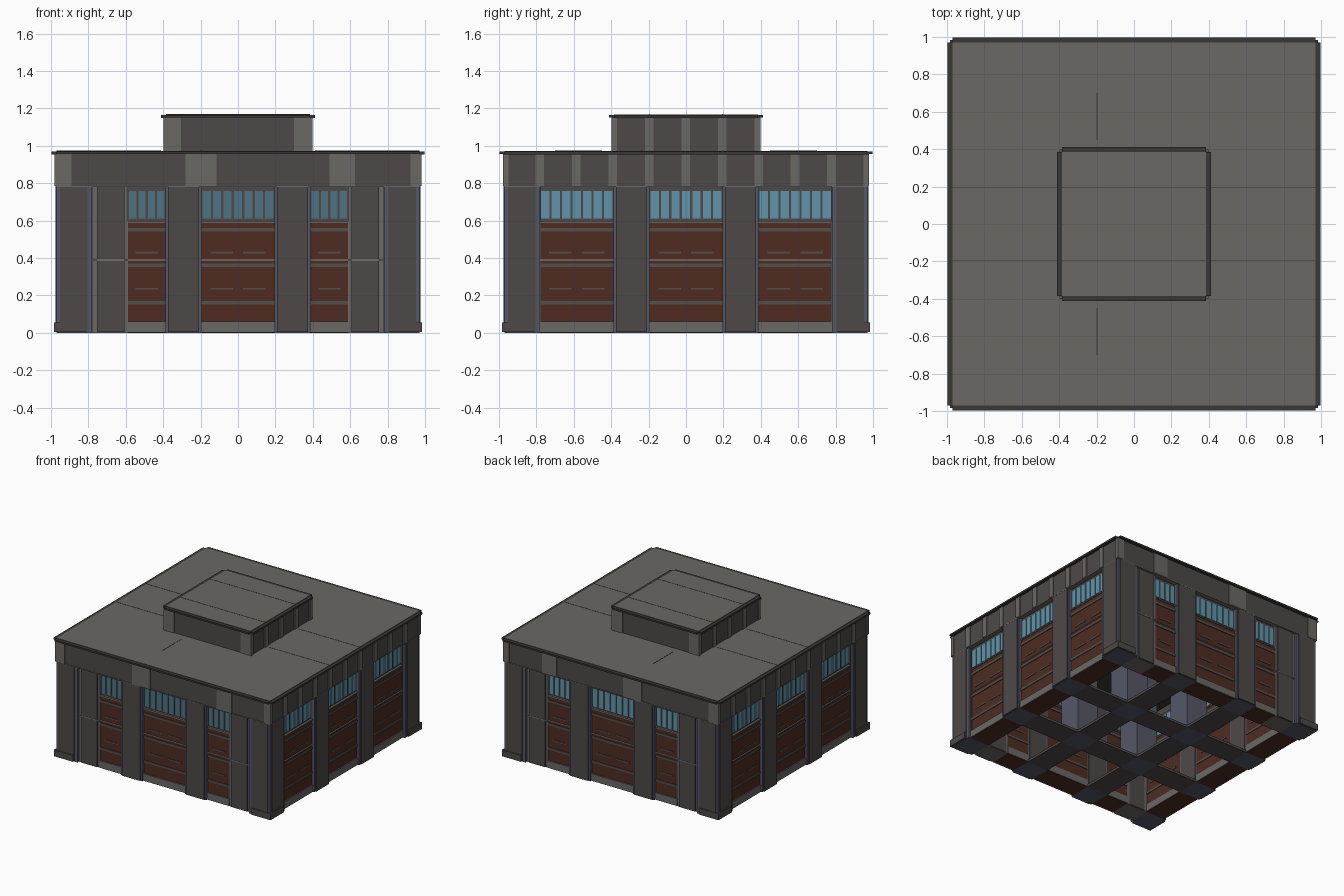
import bpy, bmesh

if "Cube" in bpy.data.objects:
    bpy.data.objects.remove(bpy.data.objects["Cube"])

COLOURS = {
    "dark_panel": (77, 73, 72), "light_panel": (107, 104, 100), "trim_dark": (57, 55, 54),
    "door_brown": (78, 44, 34), "glass_bright": (97, 148, 170), "glass_dim": (78, 115, 130),
    "blue_grey": (86, 87, 103), "door_bar": (84, 78, 74), "seam_light": (150, 147, 143),
}


def lin(c):
    c /= 255
    return c / 12.92 if c < 0.04045 else ((c + 0.055) / 1.055) ** 2.4


MATS = {}
for n, c in COLOURS.items():
    m = bpy.data.materials.new(n)
    m.diffuse_color = (*[lin(v) for v in c], 1)
    m.use_nodes = True
    m.node_tree.nodes["Principled BSDF"].inputs["Base Color"].default_value = m.diffuse_color
    MATS[n] = m

parts = {}


def box(part, mat, x, y, z):
    """Add a box, given as three ranges, to a named part."""
    bm = parts.setdefault((part, mat), bmesh.new())
    vs = bmesh.ops.create_cube(bm, size=1)["verts"]
    for v in vs:
        for i, (a, b) in enumerate((x, y, z)):
            lo, hi = min(a, b), max(a, b)
            v.co[i] = lo + (v.co[i] + 0.5) * (hi - lo)


class Side:
    """One facade: u runs along the wall, d is distance from the centre."""
    def __init__(self, name, axis, sign):
        self.name, self.axis, self.sign = name, axis, sign

    def box(self, part, mat, u, z, d):
        d = (d[0] * self.sign, d[1] * self.sign)
        part = self.name + "_" + part
        if self.axis == 0:
            box(part, mat, u, d, z)
        else:
            box(part, mat, d, u, z)


def door(s, a, b, glass):
    u, w = (a, b), b - a
    s.box("doors", "door_brown", u, (0, 0.59), (0.78, 0.945))
    s.box("door_steps", "light_panel", u, (0.002, 0.06), (0.775, 0.955))
    # horizontal bars and short handles
    for z in (0.16, 0.36, 0.55):
        s.box("door_bars", "door_bar", u, (z - 0.009, z + 0.009), (0.775, 0.951))
    n = 2 if w > 0.3 else 1
    for z in (0.235, 0.43):
        for i in range(n):
            c = a + w * (i + 0.5) / n + (0.01 - 0.02 * i if n == 2 else 0)
            s.box("door_handles", "door_bar", (c - 0.06, c + 0.06), (z - 0.005, z + 0.005), (0.776, 0.949))
    # window frame and panes
    s.box("window_frames", "dark_panel", u, (0.59, 0.78), (0.79, 0.935))
    s.box("window_sills", "light_panel", u, (0.588, 0.598), (0.775, 0.952))
    n = round(w / 0.055)
    p = w / n
    for i in range(n):
        s.box("window_panes", glass, (a + i * p + 0.006, a + (i + 1) * p - 0.006), (0.61, 0.757), (0.785, 0.941))


def pillar(s, a, b):
    s.box("pillar_edges", "blue_grey", (a, b), (0, 0.78), (0.78, 0.965))
    s.box("pillars", "dark_panel", (a + 0.014, b - 0.014), (0.003, 0.78), (0.775, 0.975))


SIDES = [Side("front", 0, -1), Side("back", 0, 1), Side("right", 1, 1), Side("left", 1, -1)]
for s in SIDES:
    wide = s.axis == 0
    glass = "glass_dim" if s.name == "front" else "glass_bright"
    door(s, -0.195, 0.195, glass)
    for k in (-1, 1):
        pillar(s, *sorted((k * 0.195, k * 0.388)))
        if wide:
            # narrow door beside a blank wall panel
            door(s, *sorted((k * 0.388, k * 0.588)), glass)
            s.box("wall_edges", "light_panel", (k * 0.588, k * 0.78), (0, 0.78), (0.78, 0.95))
            s.box("wall_panels", "dark_panel", (k * 0.608, k * 0.755), (0.003, 0.78), (0.775, 0.96))
            s.box("wall_seams", "seam_light", (k * 0.588, k * 0.775), (0.386, 0.391), (0.9, 0.963))
        else:
            door(s, *sorted((k * 0.388, k * 0.78)), glass)
        # faces of the corner pillars
        s.box("corner_panels", "dark_panel", (k * 0.805, k * 0.952), (0.003, 0.78), (0.775, 0.977))
        s.box("corner_bases", "dark_panel", (k * 0.81, k * 0.985), (0.003, 0.055), (0.9, 0.985))
    s.box("middle_seam", "seam_light", (-0.588, 0.588) if wide else (-0.78, 0.78), (0.387, 0.391), (0.9, 0.953))

    # frieze below the roof and its light strips, then the same on the roof block
    e = 0.972 if wide else 0.93
    s.box("frieze", "dark_panel", (-e, e), (0.78, 0.955), (0.93, 0.972))
    s.box("frieze_seam", "light_panel", (-0.975, 0.975), (0.778, 0.784), (0.94, 0.976))
    if wide:
        strips = [(-0.98, -0.89), (-0.28, -0.115), (0.49, 0.625), (0.922, 0.98)]
        tops = [(-0.398, -0.305), (0.3, 0.393)]
    else:
        strips = [(c * 0.195 - 0.025, c * 0.195 + 0.022) for c in range(-4, 5)]
        tops = [(c * 0.195 - 0.025, c * 0.195 + 0.022) for c in (-1, 0, 1)] + [(-0.397, -0.37), (0.365, 0.397)]
    for u in strips:
        s.box("frieze_strips", "light_panel", u, (0.784, 0.955), (0.95, 0.979))
    for u in tops:
        s.box("roof_block_strips", "light_panel", u, (0.97, 1.15), (0.37, 0.398))

# corner pillars
for sx in (-1, 1):
    for sy in (-1, 1):
        box("corner_pillars", "blue_grey", (sx * 0.78, sx * 0.97), (sy * 0.78, sy * 0.97), (0, 0.78))
        # inner columns
        box("inner_columns", "blue_grey", (sx * 0.195, sx * 0.388), (sy * 0.195, sy * 0.388), (0, 0.95))

# floor strips between the columns
spans = [(-0.78, -0.388), (-0.195, 0.195), (0.388, 0.78)]
for k in (-1, 1):
    for sp in spans:
        box("floor_strips", "dark_panel", sp, (k * 0.195, k * 0.388), (0, 0.02))
        box("floor_strips", "dark_panel", (k * 0.195, k * 0.388), sp, (0, 0.02))


def roof(name, r, z):
    """Dark notched cap with a light top plate."""
    i = r - 0.028
    box(name + "_cap", "trim_dark", (-r, r), (-i, i), (z - 0.016, z - 0.002))
    box(name + "_cap", "trim_dark", (-i, i), (-r, r), (z - 0.015, z - 0.001))
    box(name + "_top", "light_panel", (-i, i), (-i, i), (z - 0.01, z + 0.002))


roof("main_roof", 0.998, 0.97)
box("roof_block", "dark_panel", (-0.392, 0.392), (-0.392, 0.392), (0.965, 1.152))
roof("block_roof", 0.413, 1.165)

# thin joints in the roof
for y in (-0.195, 0.195):
    box("roof_joints", "door_bar", (-0.97, -0.413), (y - 0.002, y + 0.002), (0.97, 0.9735))
    box("roof_joints", "door_bar", (0.413, 0.97), (y - 0.002, y + 0.002), (0.97, 0.9735))
    box("roof_joints", "door_bar", (-0.385, 0.385), (y - 0.002, y + 0.002), (1.165, 1.1685))
for k in (-1, 1):
    box("roof_joints", "trim_dark", (-0.2, -0.195), (k * 0.45, k * 0.7), (0.97, 0.9735))

for (name, mat), bm in parts.items():
    me = bpy.data.meshes.new(name)
    bm.to_mesh(me)
    bm.free()
    me.materials.append(MATS[mat])
    bpy.context.scene.collection.objects.link(bpy.data.objects.new(name, me))
